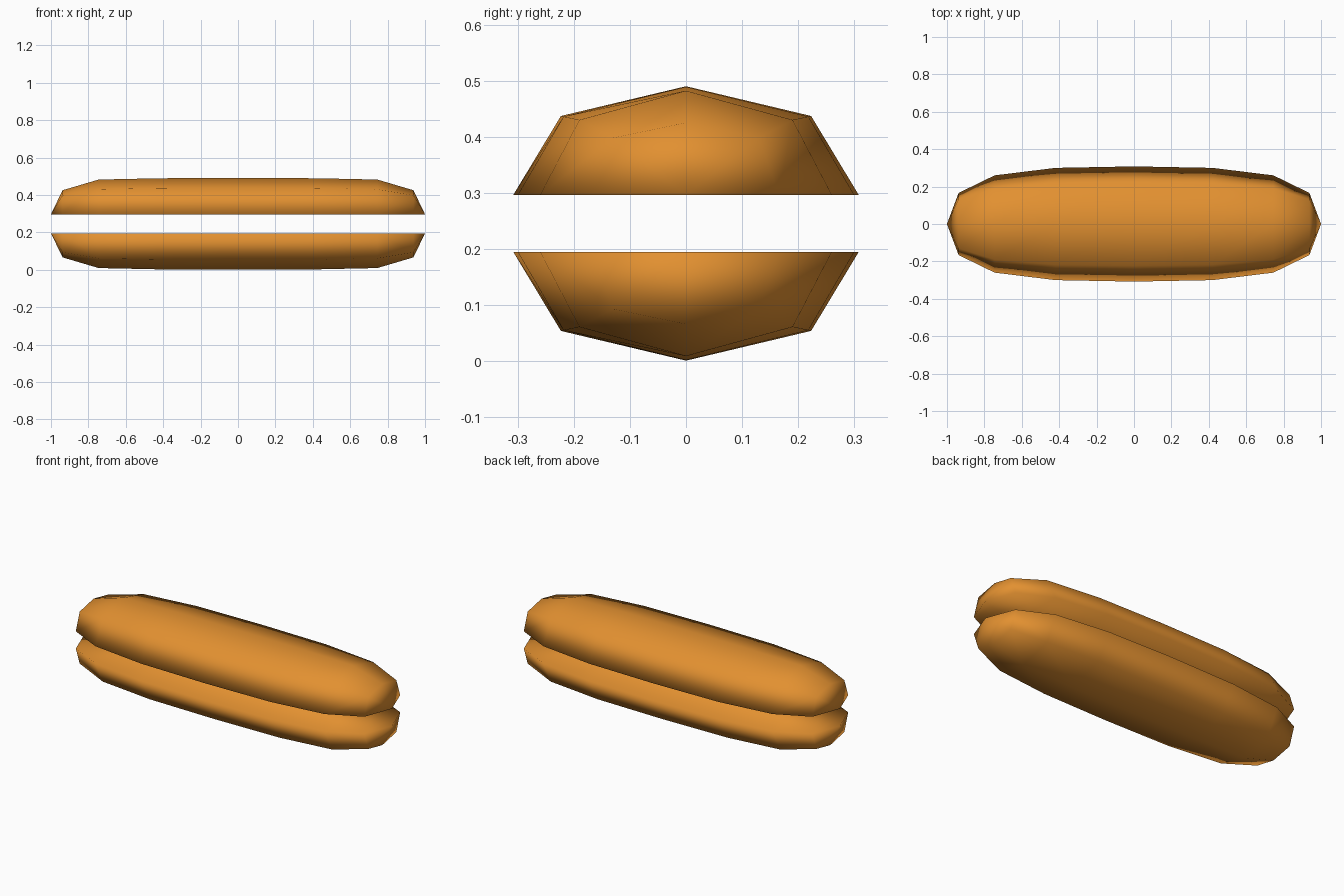
import bpy
import bmesh

if "Cube" in bpy.data.objects:
    bpy.data.objects.remove(bpy.data.objects["Cube"], do_unlink=True)

# Toasted bread colour
crust = bpy.data.materials.new("toasted_orange")
crust.use_nodes = True
colour = (0.76, 0.28, 0.03, 1)
crust.diffuse_color = colour
crust.node_tree.nodes["Principled BSDF"].inputs["Base Color"].default_value = colour

MID = 0.2455   # height of the mirror plane between the halves
GAP = 0.0505   # from the mirror plane to each flat cut

# Cross-sections: x, rim half width, shoulder half width, shoulder rise, crown rise
half = [(0.0, 0.308, 0.223, 0.141, 0.194),
        (0.42, 0.300, 0.218, 0.140, 0.193),
        (0.745, 0.260, 0.190, 0.134, 0.186),
        (0.938, 0.166, 0.130, 0.102, 0.129)]
sections = [(-s[0], *s[1:]) for s in reversed(half[1:])] + half


def make_bun(name, side):
    """One bun half; side is +1 for the upper and -1 for the lower."""
    bm = bmesh.new()

    def vert(x, y, rise):
        return bm.verts.new((x, y, MID + side * (GAP + rise)))

    rings = [[vert(x, -rim, 0), vert(x, -sh, rise), vert(x, 0, top),
              vert(x, sh, rise), vert(x, rim, 0)]
             for x, rim, sh, rise, top in sections]

    # Crust and flat cut between neighbouring sections
    for a, b in zip(rings, rings[1:]):
        for i in range(5):
            j = (i + 1) % 5
            bm.faces.new((a[i], b[i], b[j], a[j]))

    # Pointed ends
    for ring, x in ((rings[0], -1), (rings[-1], 1)):
        tip = vert(x, 0, 0)
        for i in range(5):
            bm.faces.new((ring[i], ring[(i + 1) % 5], tip))

    bmesh.ops.recalc_face_normals(bm, faces=bm.faces)
    for f in bm.faces:
        f.smooth = True
    mesh = bpy.data.meshes.new(name)
    bm.to_mesh(mesh)
    bm.free()
    mesh.materials.append(crust)
    bpy.context.collection.objects.link(bpy.data.objects.new(name, mesh))


make_bun("upper_bun", 1)
make_bun("lower_bun", -1)
